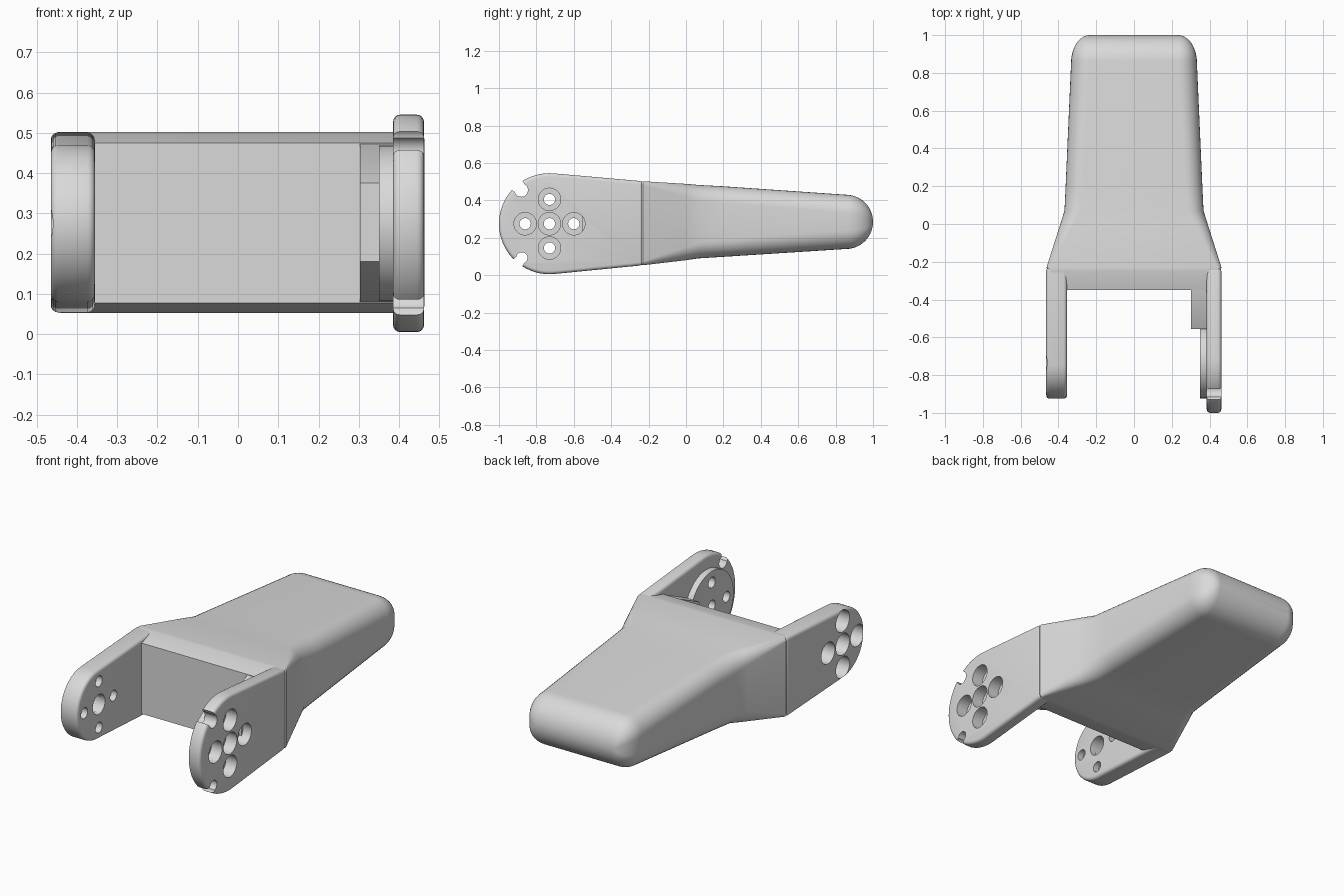
import bpy, bmesh
from math import sin, cos, pi, radians
from mathutils import Matrix

cube = bpy.data.objects.get("Cube")
if cube:
    bpy.data.objects.remove(cube, do_unlink=True)

grey = bpy.data.materials.new("light_grey")
grey.use_nodes = True
colour = (0.7, 0.7, 0.7, 1)
grey.diffuse_color = colour
grey.node_tree.nodes["Principled BSDF"].inputs["Base Color"].default_value = colour

HUB_Y, HUB_Z = -0.73, 0.275


def finish(bm, name):
    bmesh.ops.recalc_face_normals(bm, faces=bm.faces)
    mesh = bpy.data.meshes.new(name)
    bm.to_mesh(mesh)
    bm.free()
    obj = bpy.data.objects.new(name, mesh)
    bpy.context.collection.objects.link(obj)
    mesh.materials.append(grey)
    return obj


def apply(obj, mod):
    bpy.context.view_layer.objects.active = obj
    bpy.ops.object.modifier_apply(modifier=mod.name)


def bevel(obj, width):
    mod = obj.modifiers.new("bevel", 'BEVEL')
    mod.width, mod.segments = width, 4
    mod.limit_method, mod.angle_limit = 'ANGLE', radians(35)
    apply(obj, mod)


def extrude(name, outline, x0, x1):
    bm = bmesh.new()
    ends = [[bm.verts.new((x, y, z)) for y, z in outline] for x in (x0, x1)]
    for end in ends:
        bm.faces.new(end)
    bridge(bm, *ends)
    return finish(bm, name)


def bridge(bm, a, b):
    for i in range(len(a)):
        j = (i + 1) % len(a)
        bm.faces.new((a[i], a[j], b[j], b[i]))


def disc(name, y, z, radius, x0, x1):
    bm = bmesh.new()
    place = Matrix.Translation(((x0 + x1) / 2, y, z)) @ Matrix.Rotation(pi / 2, 4, 'Y')
    bmesh.ops.create_cone(bm, cap_ends=True, segments=40, radius1=radius,
                          radius2=radius, depth=x1 - x0, matrix=place)
    return finish(bm, name)


def drill(obj, y, z, radius, x0, x1):
    cutter = disc("cutter", y, z, radius, x0, x1)
    cutter.hide_render = True
    mod = obj.modifiers.new("hole", 'BOOLEAN')
    mod.operation, mod.solver, mod.object = 'DIFFERENCE', 'EXACT', cutter
    apply(obj, mod)
    bpy.data.objects.remove(cutter, do_unlink=True)


def arm_outline(radius, start, top, bottom):
    steps = 36
    span = 360 - 2 * start
    arc = [radians(start + span * i / steps) for i in range(steps + 1)]
    points = [(HUB_Y + radius * cos(a), HUB_Z + radius * sin(a)) for a in arc]
    return points + [(-0.23, bottom), (-0.23, top)]


def ring(bm, y, half_w, low, high, radius):
    mid, half_h = (low + high) / 2, (high - low) / 2
    verts = []
    for quarter, (sx, sz) in enumerate([(1, 1), (-1, 1), (-1, -1), (1, -1)]):
        for i in range(9):
            a = (quarter + i / 8) * pi / 2
            verts.append(bm.verts.new((sx * (half_w - radius) + radius * cos(a), y,
                                       mid + sz * (half_h - radius) + radius * sin(a))))
    return verts


# Tapering body: y, half width, bottom, top, corner radius
sections = [(-0.35, 0.44, 0.077, 0.475, 0.01), (-0.25, 0.45, 0.053, 0.502, 0.015),
            (-0.23, 0.463, 0.053, 0.502, 0.02), (0.0, 0.39, 0.08, 0.488, 0.07),
            (0.07, 0.368, 0.09, 0.482, 0.085), (0.2, 0.362, 0.098, 0.475, 0.09),
            (0.855, 0.333, 0.14, 0.43, 0.1)]
for i in range(1, 13):
    t = radians(7.2 * i)
    h = 0.145 * cos(t)
    sections.append((0.855 + 0.145 * sin(t), 0.333 - 0.1 * (1 - cos(t)),
                     0.285 - h, 0.285 + h, 0.1 * cos(t)))
bm = bmesh.new()
rings = [ring(bm, *s) for s in sections]
for a, b in zip(rings, rings[1:]):
    bridge(bm, a, b)
bm.faces.new(rings[0])
bm.faces.new(rings[-1])
body = finish(bm, "link_body")

# Right arm with a rounded end
right_arm = extrude("right_arm", arm_outline(0.195, 95, 0.502, 0.053), -0.465, -0.355)
bevel(right_arm, 0.018)

# Left plate with two notches in its rim
left_plate = extrude("left_plate", arm_outline(0.27, 85, 0.502, 0.053), 0.385, 0.462)
bevel(left_plate, 0.018)
for angle, size in ((130, 0.036), (231, 0.03)):
    for reach in (0.235, 0.265):
        a = radians(angle)
        drill(left_plate, HUB_Y + reach * cos(a), HUB_Z + reach * sin(a), size, 0.3, 0.5)

# Boss and wedge rib on the inside of the left plate
boss = disc("left_boss", HUB_Y, HUB_Z, 0.193, 0.35, 0.395)
rib = extrude("left_rib", [(-0.33, 0.08), (-0.33, 0.472), (-0.35, 0.472), (-0.555, 0.375),
                           (-0.555, 0.18), (-0.35, 0.08)], 0.303, 0.41)

# Counterbored bolt holes through both arms
for dy, dz in ((0, 0), (0.13, 0), (-0.13, 0), (0, 0.13), (0, -0.13)):
    y, z = HUB_Y + dy, HUB_Z + dz
    drill(left_plate, y, z, 0.06, 0.37, 0.5)
    drill(boss, y, z, 0.03, 0.3, 0.45)
    drill(right_arm, y, z, 0.06, -0.5, -0.39)
    drill(right_arm, y, z, 0.03 if dy or dz else 0.055, -0.45, -0.32)

for part in (body, right_arm, left_plate, boss, rib):
    bpy.ops.object.select_all(action='DESELECT')
    part.select_set(True)
    bpy.context.view_layer.objects.active = part
    bpy.ops.object.shade_smooth_by_angle(angle=radians(30))
